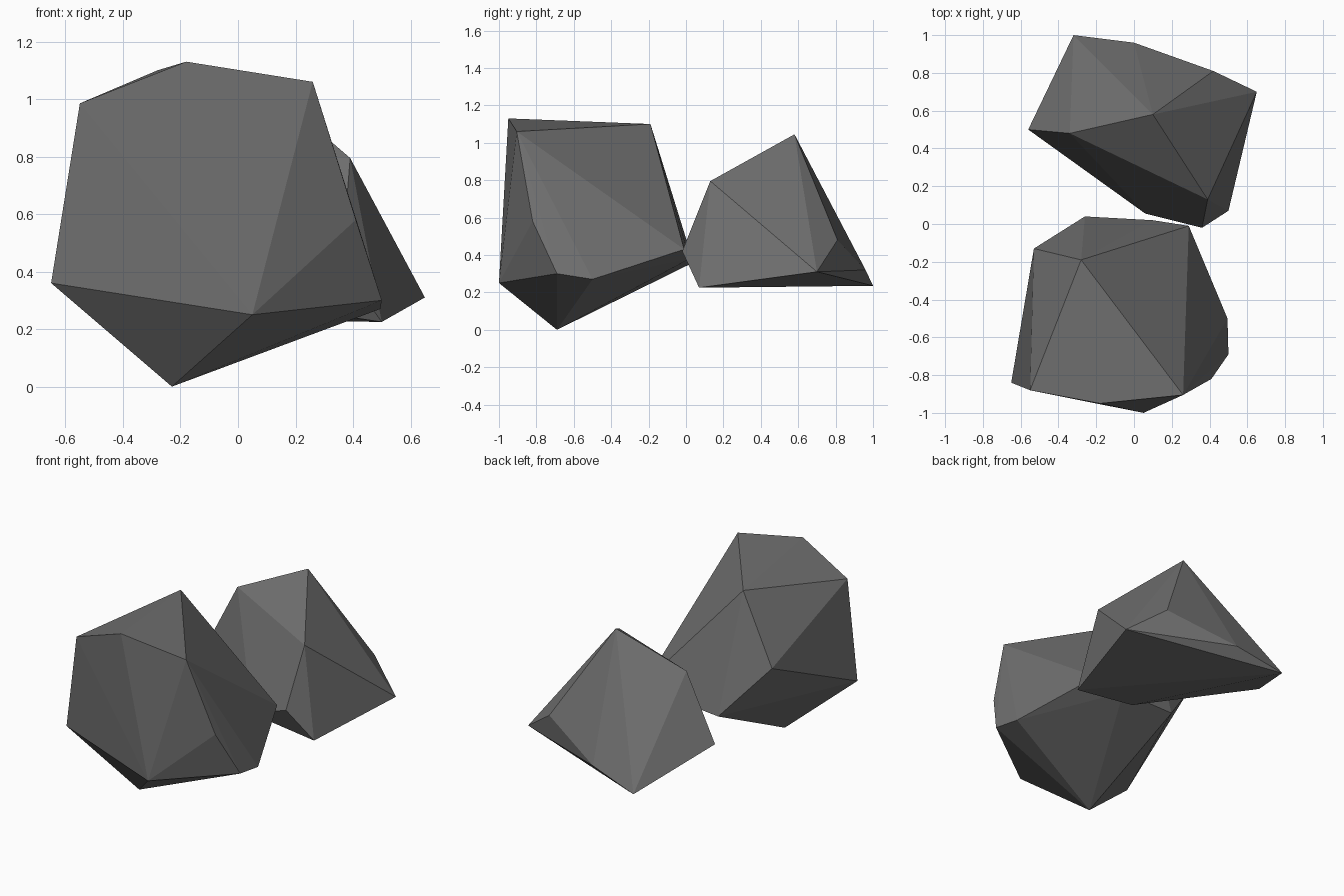
import bpy
import bmesh

# Remove the default cube
cube = bpy.data.objects.get("Cube")
if cube:
    bpy.data.objects.remove(cube, do_unlink=True)

# Single flat stone colour
STONE = (0.16, 0.16, 0.16, 1.0)
stone = bpy.data.materials.new("dark_grey_stone")
stone.use_nodes = True
stone.diffuse_color = STONE
shader = stone.node_tree.nodes["Principled BSDF"]
shader.inputs["Base Color"].default_value = STONE
shader.inputs["Roughness"].default_value = 0.9


def boulder(name, corners):
    """Wrap a faceted convex stone around its corner points."""
    bm = bmesh.new()
    for corner in corners:
        bm.verts.new(corner)
    hull = bmesh.ops.convex_hull(bm, input=bm.verts[:])
    loose = [v for v in bm.verts if not v.link_faces]
    bmesh.ops.delete(bm, geom=loose, context="VERTS")
    bmesh.ops.recalc_face_normals(bm, faces=bm.faces[:])
    mesh = bpy.data.meshes.new(name)
    bm.to_mesh(mesh)
    bm.free()
    mesh.materials.append(stone)
    obj = bpy.data.objects.new(name, mesh)
    bpy.context.collection.objects.link(obj)
    return obj


# Larger stone at the front: crown, waist, then base tip
boulder("front_rock", [
    (-0.55, -0.88, 0.985), (-0.18, -0.95, 1.13), (0.26, -0.905, 1.06), (-0.28, -0.19, 1.10),
    (-0.65, -0.84, 0.36), (0.05, -1.0, 0.25), (0.41, -0.82, 0.58), (0.50, -0.69, 0.30),
    (0.495, -0.5, 0.27), (0.29, -0.01, 0.43), (0.10, 0.02, 0.38), (-0.26, 0.04, 0.36),
    (-0.53, -0.13, 0.68),
    (-0.23, -0.69, 0.0),
])

# Smaller stone behind: peak and shoulders, then lower rim
boulder("back_rock", [
    (0.10, 0.58, 1.045), (0.39, 0.13, 0.795), (-0.34, 0.48, 0.847), (0.42, 0.81, 0.48),
    (0.65, 0.70, 0.31), (0.50, 0.07, 0.225), (0.36, -0.02, 0.42), (0.0, 0.96, 0.32),
    (-0.32, 1.0, 0.235), (-0.56, 0.50, 0.435), (0.06, 0.055, 0.29),
])
